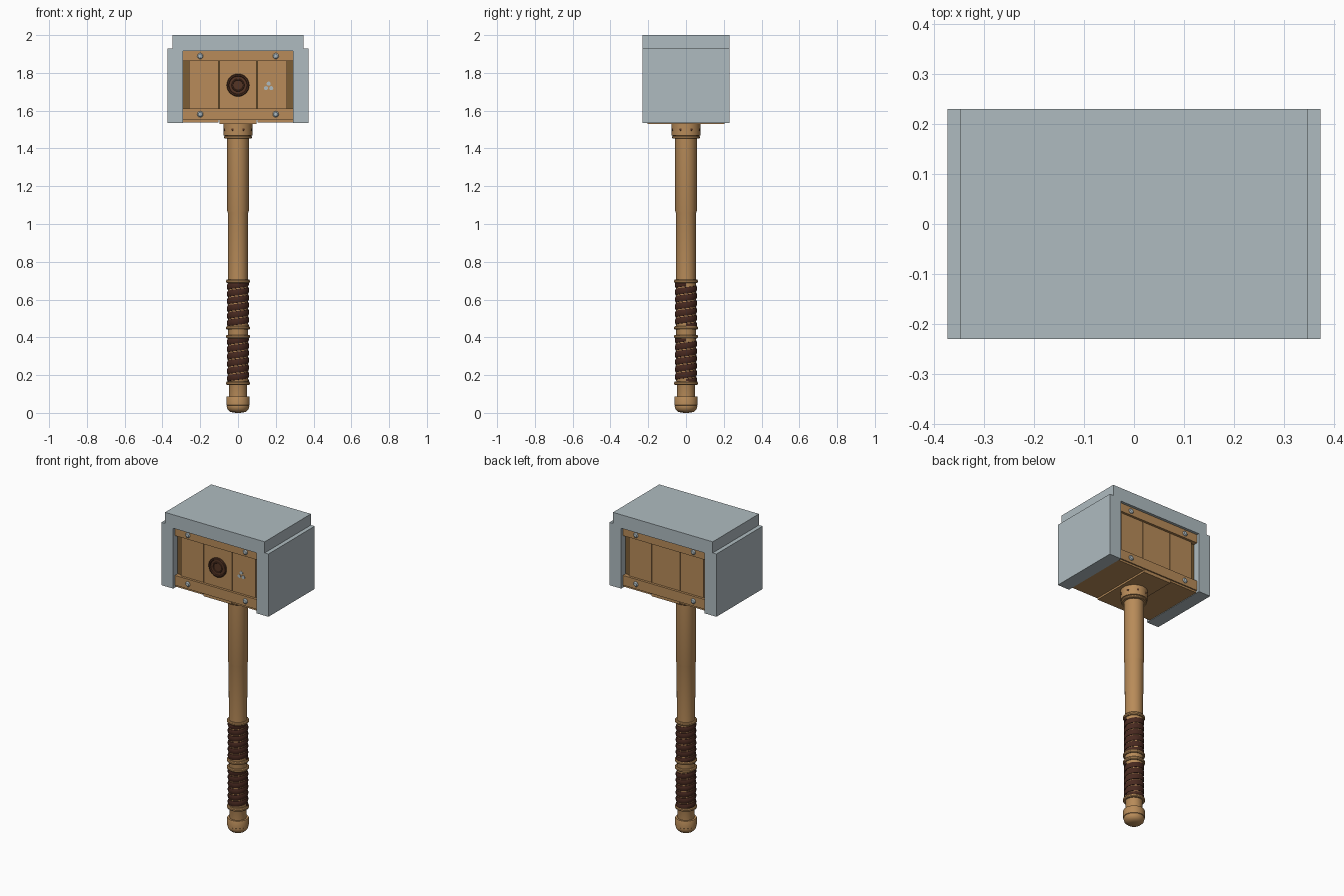
import bpy, bmesh, math
from mathutils import Matrix, Vector

cube = bpy.data.objects.get("Cube")
if cube:
    bpy.data.objects.remove(cube, do_unlink=True)


def material(name, rgb):
    m = bpy.data.materials.new(name)
    m.use_nodes = True
    m.diffuse_color = (*rgb, 1)
    m.node_tree.nodes["Principled BSDF"].inputs["Base Color"].default_value = (*rgb, 1)
    return m


STEEL = material("pale steel", (0.43, 0.5, 0.53))
WOOD = material("tan wood", (0.48, 0.26, 0.1))
DARK_WOOD = material("dark wood", (0.2, 0.11, 0.035))
LEATHER = material("brown leather", (0.065, 0.022, 0.014))
BRONZE = material("dark bronze", (0.09, 0.035, 0.018))


def finish(bm, name, mat, smooth=False):
    bmesh.ops.recalc_face_normals(bm, faces=bm.faces)
    mesh = bpy.data.meshes.new(name)
    bm.to_mesh(mesh)
    bm.free()
    mesh.materials.append(mat)
    ob = bpy.data.objects.new(name, mesh)
    bpy.context.collection.objects.link(ob)
    if smooth:
        bpy.ops.object.select_all(action='DESELECT')
        ob.select_set(True)
        bpy.context.view_layer.objects.active = ob
        bpy.ops.object.shade_smooth_by_angle(angle=math.radians(35))
    return ob


def box(name, mat, x0, x1, y0, y1, z0, z1):
    bm = bmesh.new()
    bmesh.ops.create_cube(bm, size=1)
    for v in bm.verts:
        v.co = Vector(((x0 + x1) / 2 + v.co.x * (x1 - x0),
                       (y0 + y1) / 2 + v.co.y * (y1 - y0),
                       (z0 + z1) / 2 + v.co.z * (z1 - z0)))
    return finish(bm, name, mat)


def lathe(name, mat, profile, matrix=None, steps=32):
    """Spin (radius, height) points about z, then place the result."""
    bm = bmesh.new()
    vs = [bm.verts.new((r, 0, z)) for r, z in profile]
    es = [bm.edges.new(pair) for pair in zip(vs, vs[1:])]
    bmesh.ops.spin(bm, geom=vs + es, cent=(0, 0, 0), axis=(0, 0, 1),
                   angle=math.tau, steps=steps)
    bmesh.ops.remove_doubles(bm, verts=bm.verts, dist=1e-5)
    if matrix:
        bm.transform(matrix)
    return finish(bm, name, mat, True)


def facing(x, y, z, side):
    """Turn a lathe's axis outward to the front (-1) or back (1)."""
    return Matrix.Translation((x, y, z)) @ Matrix.Rotation(-side * math.pi / 2, 4, 'X')


# Steel shell: stepped arch outline, extruded through the depth
half = [(0.347, 2.0), (0.347, 1.93), (0.373, 1.93), (0.373, 1.535), (0.29, 1.535), (0.29, 1.915)]
outline = half + [(-x, z) for x, z in reversed(half)]
bm = bmesh.new()
face = bm.faces.new([bm.verts.new((x, -0.23, z)) for x, z in outline])
ext = bmesh.ops.extrude_face_region(bm, geom=[face])
bmesh.ops.translate(bm, vec=(0, 0.46, 0), verts=[g for g in ext["geom"] if isinstance(g, bmesh.types.BMVert)])
finish(bm, "steel_shell", STEEL)

# Wooden core with planks on the front, back and underside
box("head_core", DARK_WOOD, -0.295, 0.295, -0.185, 0.185, 1.55, 1.92)
gap = 0.002
for name, a, b in (("right", -0.262, -0.1), ("middle", -0.1, 0.1), ("left", 0.1, 0.262)):
    for side, label in ((-1, "front"), (1, "back")):
        y0, y1 = sorted((side * 0.18, side * 0.198))
        box(f"{label}_plank_{name}", WOOD, a + gap, b - gap, y0, y1, 1.6, 1.88)
    outer = 0.03 if name != "middle" else 0
    x0 = a - (outer if name == "right" else 0)
    x1 = b + (outer if name == "left" else 0)
    bottom = 1.53 if name == "middle" else 1.538
    box(f"bottom_plank_{name}", WOOD, x0 + gap, x1 - gap, -0.205, 0.205, bottom, 1.56)

# Rails and their rivets
dome = [(0.016, 0), (0.016, 0.003), (0.011, 0.008), (0, 0.01)]
for side, label in ((-1, "front"), (1, "back")):
    y0, y1 = sorted((side * 0.18, side * 0.213))
    for level, z0, z1 in (("lower", 1.55, 1.612), ("upper", 1.862, 1.916)):
        box(f"{label}_{level}_rail", WOOD, -0.29, 0.29, y0, y1, z0, z1)
        for x in (-0.2, 0.2):
            lathe(f"{label}_{level}_rivet", STEEL, dome,
                  facing(x, side * 0.212, (z0 + z1) / 2, side), 12)

# Front medallion: dished disc with a raised rim and a centre boss
lathe("medallion", BRONZE,
      [(0.06, 0), (0.06, 0.01), (0.056, 0.013), (0.05, 0.013), (0.047, 0.007),
       (0.034, 0.007), (0.032, 0.01), (0.028, 0.01), (0.026, 0.007), (0, 0.007)],
      facing(0, -0.197, 1.735, -1))
# Small inlaid studs beside it
for i in range(3):
    a = math.pi / 2 + i * math.tau / 3
    lathe("inlay_stud", STEEL, [(0.011, 0), (0.011, 0.003), (0, 0.003)],
          facing(0.162 + 0.016 * math.cos(a), -0.197, 1.727 + 0.016 * math.sin(a), -1), 10)

# Shaft, collar and pommel
lathe("shaft", WOOD, [(0, 0.07), (0.048, 0.07), (0.048, 0.16), (0.052, 0.17), (0.052, 0.7),
                      (0.054, 1.06), (0.057, 1.07), (0.057, 1.55), (0, 1.55)])
lathe("collar", WOOD, [(0.055, 1.452), (0.07, 1.452), (0.073, 1.456), (0.073, 1.463),
                       (0.07, 1.467), (0.076, 1.469), (0.077, 1.535), (0.055, 1.535)])
for i in range(8):
    a = (i + 0.5) * math.tau / 8
    turn = Matrix.Rotation(a, 4, 'Z') @ facing(0, -0.075, 1.5, -1)
    lathe("collar_stud", BRONZE, [(0.007, 0), (0.007, 0.003), (0, 0.004)], turn, 8)
lathe("pommel", WOOD, [(0.045, 0.088), (0.06, 0.088), (0.062, 0.084), (0.062, 0.042),
                       (0.059, 0.04), (0.06, 0.034), (0.055, 0.018), (0.042, 0.006),
                       (0.022, 0.001), (0, 0)])

# Rings around the grip
for z in (0.157, 0.404, 0.45, 0.697):
    lathe("grip_ring", WOOD, [(0.05, z - 0.009), (0.059, z - 0.009), (0.063, z - 0.004),
                              (0.063, z + 0.004), (0.059, z + 0.009), (0.05, z + 0.009)])


# Leather wraps: a rounded strip wound up the shaft, with wood showing between turns
def wrap(name, z0, z1, turns, steps=32):
    pitch = (z1 - z0) / (turns + 1)
    section = [(0.05, 0), (0.055, 0.02), (0.0585, 0.25), (0.0585, 0.62), (0.055, 0.86), (0.05, 0.88)]
    bm = bmesh.new()
    previous = None
    for i in range(turns * steps + steps + 1):
        a = i * math.tau / steps
        base = z0 + pitch * (i / steps - 0.5)
        row = [bm.verts.new((r * math.cos(a), r * math.sin(a),
                             min(max(base + h * pitch, z0), z1))) for r, h in section]
        if previous:
            for k in range(len(row) - 1):
                bm.faces.new((previous[k], row[k], row[k + 1], previous[k + 1]))
        previous = row
    bmesh.ops.dissolve_degenerate(bm, dist=1e-5, edges=bm.edges)
    return finish(bm, name, LEATHER, True)


wrap("lower_grip_wrap", 0.165, 0.397, 5)
wrap("upper_grip_wrap", 0.457, 0.69, 5)
